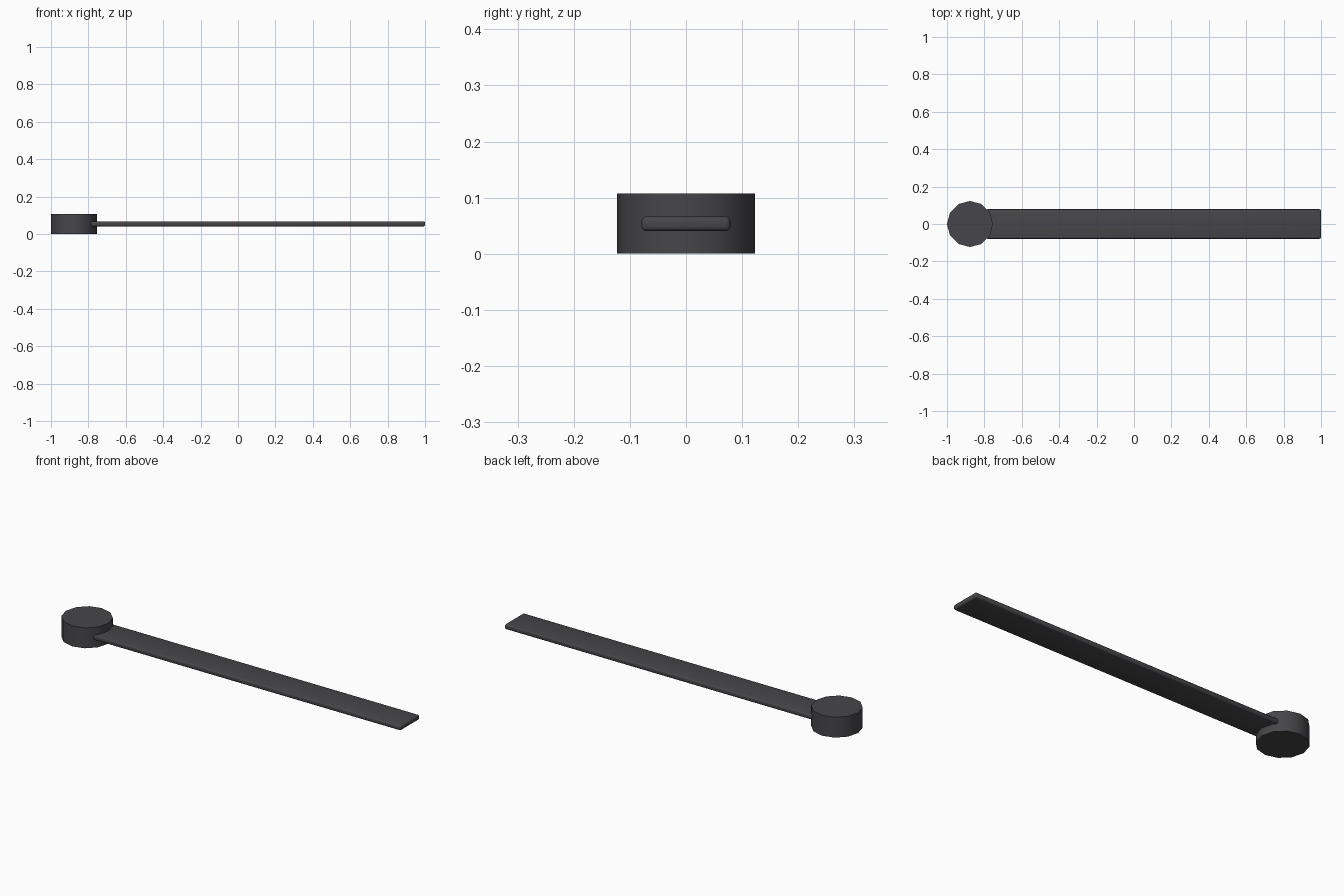
import bpy
import math

cube = bpy.data.objects.get("Cube")
if cube:
    bpy.data.objects.remove(cube, do_unlink=True)

# Dark grey finish shared by both parts
grey = bpy.data.materials.new("dark_grey")
grey.use_nodes = True
colour = (0.062, 0.06, 0.067, 1)
grey.diffuse_color = colour
grey.node_tree.nodes["Principled BSDF"].inputs["Base Color"].default_value = colour


def finish(obj, name):
    obj.name = name
    obj.data.materials.append(grey)
    bpy.ops.object.shade_smooth_by_angle(angle=math.radians(40))


HEIGHT = 0.107
RADIUS = 0.123

# Twelve-sided hub at the pivot end
bpy.ops.mesh.primitive_cylinder_add(
    vertices=12, radius=RADIUS, depth=HEIGHT,
    location=(RADIUS - 1, 0, HEIGHT / 2))
finish(bpy.context.object, "hub")

# Long flat arm with rounded edges, its inner end sunk into the hub
start, end = -0.79, 1.0
bpy.ops.mesh.primitive_cube_add(size=1, location=((start + end) / 2, 0, HEIGHT / 2))
arm = bpy.context.object
arm.scale = (end - start, 0.158, 0.026)
bpy.ops.object.transform_apply(location=False, rotation=False, scale=True)
bevel = arm.modifiers.new("rounded_edges", 'BEVEL')
bevel.width = 0.008
bevel.segments = 3
bpy.ops.object.modifier_apply(modifier=bevel.name)
finish(arm, "arm")
